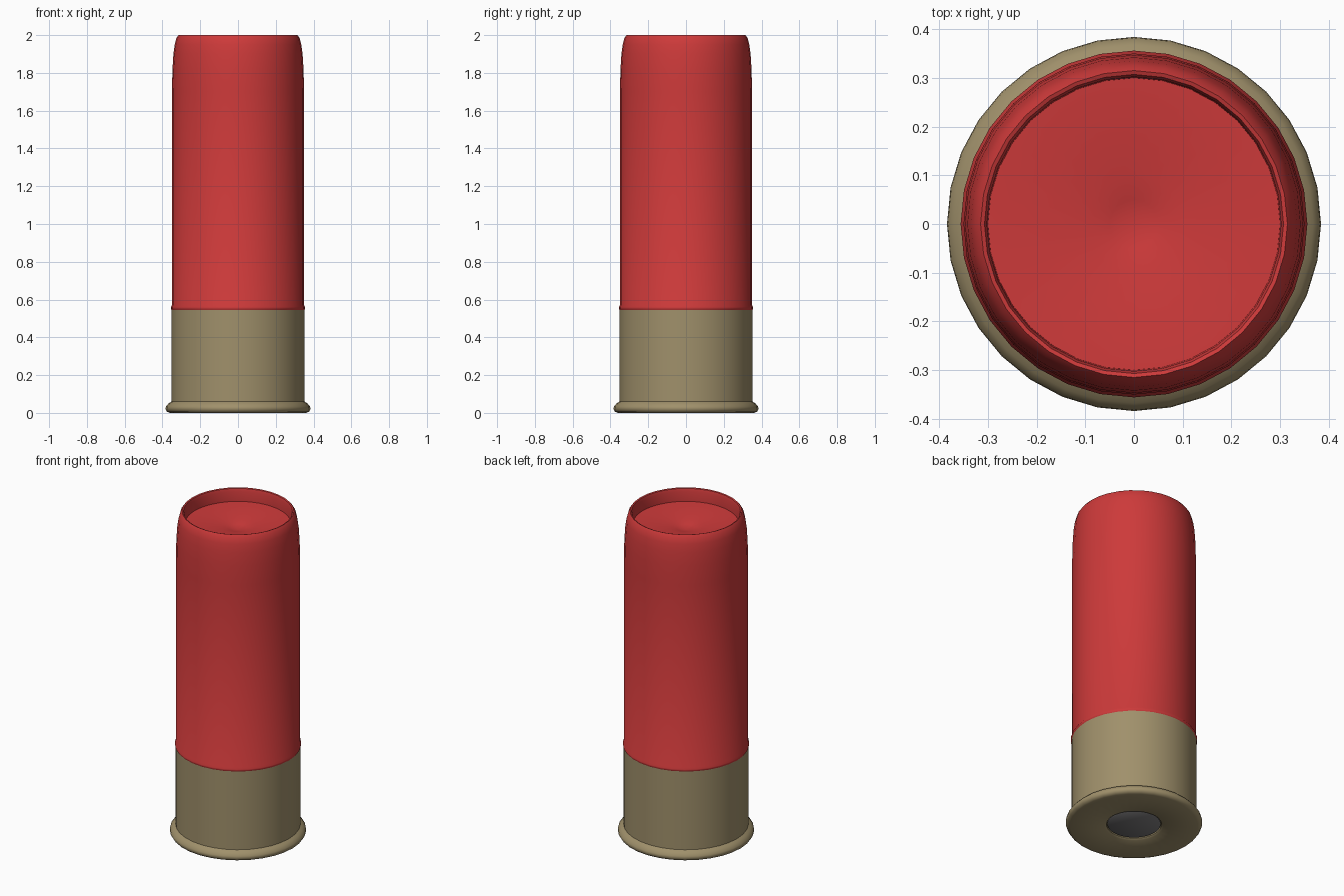
import bpy
import bmesh
import math

if "Cube" in bpy.data.objects:
    bpy.data.objects.remove(bpy.data.objects["Cube"], do_unlink=True)

SIDES = 32


def material(name, color):
    mat = bpy.data.materials.new(name)
    mat.use_nodes = True
    mat.diffuse_color = (*color, 1)
    mat.node_tree.nodes["Principled BSDF"].inputs["Base Color"].default_value = (*color, 1)
    return mat


def lathe(name, profile, mat):
    """Spin (radius, height) points around z; zero radius makes a pole."""
    bm = bmesh.new()
    rings = []
    for r, z in profile:
        if r == 0:
            rings.append([bm.verts.new((0, 0, z))] * SIDES)
            continue
        angles = [math.tau * i / SIDES for i in range(SIDES)]
        rings.append([bm.verts.new((r * math.cos(a), r * math.sin(a), z)) for a in angles])
    for low, high in zip(rings, rings[1:]):
        for i in range(SIDES):
            j = (i + 1) % SIDES
            corners = dict.fromkeys((low[i], low[j], high[j], high[i]))
            bm.faces.new(list(corners))
    bmesh.ops.recalc_face_normals(bm, faces=bm.faces)
    mesh = bpy.data.meshes.new(name)
    bm.to_mesh(mesh)
    bm.free()
    mesh.materials.append(mat)
    obj = bpy.data.objects.new(name, mesh)
    bpy.context.collection.objects.link(obj)
    bpy.ops.object.select_all(action='DESELECT')
    obj.select_set(True)
    bpy.context.view_layer.objects.active = obj
    bpy.ops.object.shade_smooth_by_angle(angle=math.radians(40))
    return obj


red = material("red plastic", (0.61, 0.042, 0.042))
brass = material("dull brass", (0.35, 0.28, 0.147))
grey = material("dark grey metal", (0.19, 0.185, 0.19))

# Tube with a small bead at its foot, a rolled lip and a dished closing disc
lathe("tube", [
    (0, 0.53), (0.34, 0.53), (0.355, 0.55), (0.356, 0.56), (0.35, 0.57),
    (0.35, 1.7), (0.347, 1.82), (0.342, 1.9), (0.335, 1.95), (0.326, 1.985),
    (0.315, 2.0), (0.307, 1.997), (0.302, 1.98), (0.3, 1.92),
    (0.1, 1.908), (0.05, 1.895), (0, 1.885)], red)

# Metal cup with flared rim and a shallow pocket underneath
lathe("brass_base", [
    (0, 0.02), (0.155, 0.02), (0.155, 0.008), (0.165, 0), (0.36, 0),
    (0.376, 0.006), (0.384, 0.02), (0.382, 0.033), (0.368, 0.05), (0.352, 0.06),
    (0.352, 0.55), (0.335, 0.55), (0, 0.55)], brass)

# Round cap set in the pocket
lathe("primer", [(0, 0.008), (0.145, 0.008), (0.15, 0.012), (0.15, 0.03), (0, 0.03)], grey)
